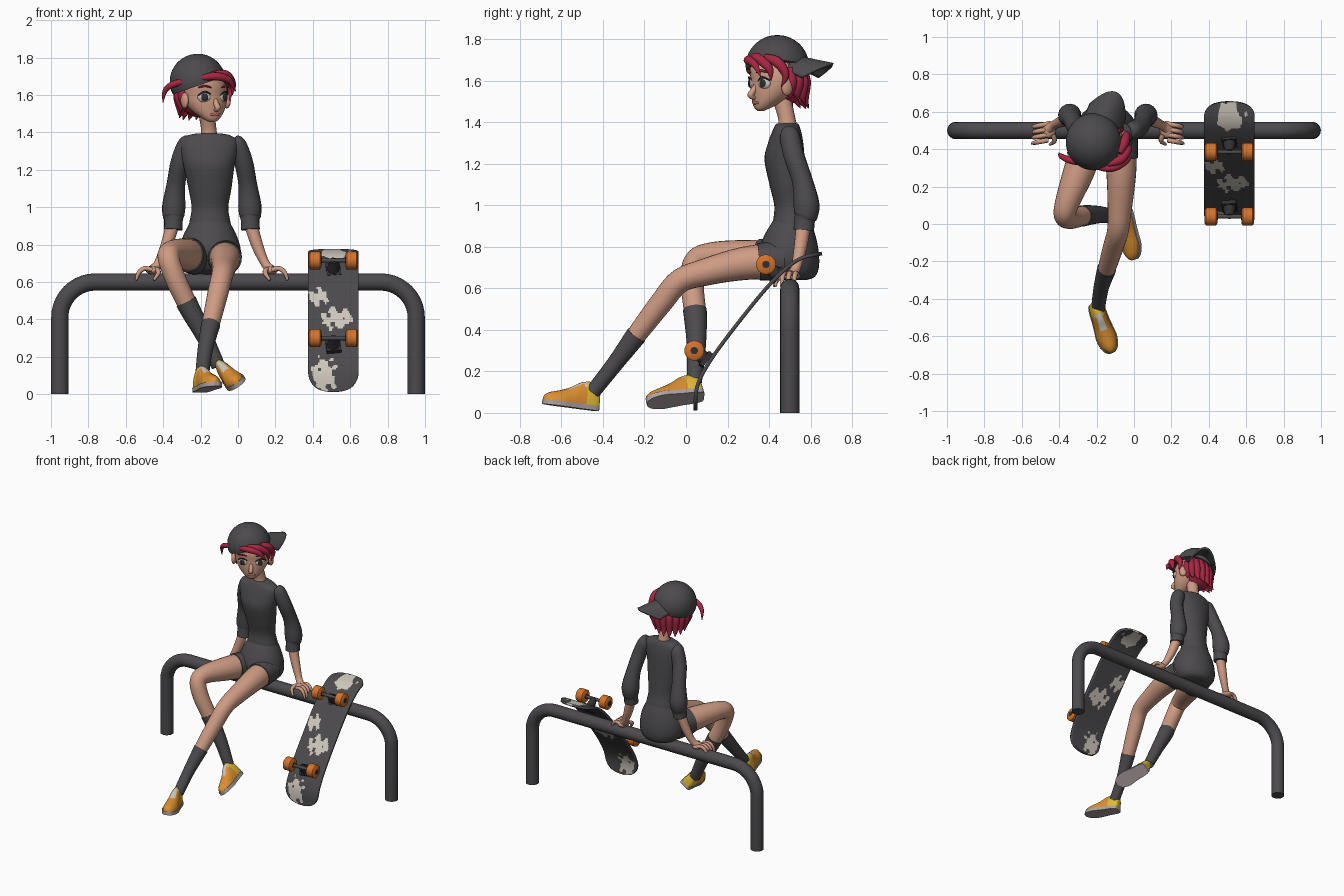
import bpy, bmesh
from math import sin, cos, pi, sqrt, radians
from mathutils import Vector as V, Matrix as Mx

def mat(name, r, g, b):
    m = bpy.data.materials.new(name)
    m.diffuse_color = (r, g, b, 1)
    return m

CLOTH = mat("charcoal", .072, .068, .073)
SKIN = mat("skin", .62, .33, .23)
HAIR = mat("hair_red", .38, .02, .055)
WHEEL = mat("wheel_orange", .66, .17, .025)
SHOE = mat("shoe_orange", .72, .28, .03)
YELLOW = mat("shoe_yellow", .78, .50, .04)
BEIGE = mat("beige", .62, .57, .50)
SOLE = mat("sole_grey", .42, .36, .36)
LIP = mat("lip", .50, .14, .13)
DARK = mat("dark_grey", .03, .03, .035)

# ---------- helpers ----------
def spline(rows, k):
    out, n = [], len(rows)
    for i in range(n - 1):
        a, b, c, d = (rows[max(0, min(n - 1, i + o))] for o in (-1, 0, 1, 2))
        for j in range(k):
            t = j / k
            out.append([q + .5 * t * (r - p + t * (2*p - 5*q + 4*r - s + t * (3*(q - r) + s - p)))
                        for p, q, r, s in zip(a, b, c, d)])
    return out + [list(rows[-1])]

def skin(name, rings, mats, M=Mx(), rule=None, closed=True):
    bm = bmesh.new()
    vs = [[bm.verts.new(p) for p in r] for r in rings]
    n = len(vs[0])
    for a, b in zip(vs, vs[1:]):
        for i in range(n if closed else n - 1):
            j = (i + 1) % n
            bm.faces.new((a[i], a[j], b[j], b[i]))
    if closed:
        bm.faces.new(vs[0])
        bm.faces.new(vs[-1])
    bmesh.ops.recalc_face_normals(bm, faces=bm.faces)
    for f in bm.faces:
        f.smooth = True
        if rule:
            f.material_index = rule(f.calc_center_median())
    bm.transform(M)
    me = bpy.data.meshes.new(name)
    bm.to_mesh(me)
    bm.free()
    for m in (mats if isinstance(mats, list) else [mats]):
        me.materials.append(m)
    me.set_sharp_from_angle(angle=radians(50))
    ob = bpy.data.objects.new(name, me)
    bpy.context.collection.objects.link(ob)
    return ob

def tube(name, pts, m, k=5, n=16, M=Mx()):
    # pts are rows of x, y, z, radius
    rows = spline(pts, k)
    P = [V(r[:3]) for r in rows]
    rings, side = [], None
    for i, r in enumerate(rows):
        t = (P[min(i + 1, len(P) - 1)] - P[max(i - 1, 0)]).normalized()
        side = side or t.orthogonal()
        side = (side - t * side.dot(t)).normalized()
        up = t.cross(side)
        rings.append([P[i] + (side * cos(2*pi*a/n) + up * sin(2*pi*a/n)) * max(r[3], .001) for a in range(n)])
    return skin(name, rings, m, M)

def loft(name, rows, m, M=Mx(), k=5, n=32):
    # rows are z, centre x, centre y, radius x, radius y
    return skin(name, [[V((c + rx*cos(2*pi*a/n), d + ry*sin(2*pi*a/n), z)) for a in range(n)]
                       for z, c, d, rx, ry in spline(rows, k)], m, M)

def ball(name, loc, s, m, M=Mx()):
    rows = [(-cos(pi*i/16)*s[2], 0, 0, s[0]*max(sin(pi*i/16), .01), s[1]*max(sin(pi*i/16), .01)) for i in range(17)]
    return loft(name, rows, m, M @ Mx.Translation(loc), 1, 20)

def sheet(name, fn, nu, nv, mats, thick, rule=None):
    rings = [[V(fn(2*i/nu - 1, j/nv)) for i in range(nu + 1)] for j in range(nv + 1)]
    ob = skin(name, rings, mats, rule=rule, closed=False)
    mod = ob.modifiers.new("thickness", 'SOLIDIFY')
    mod.thickness, mod.offset = thick, 0

# ---------- rail ----------
half = [(.953, 0), (.953, .41)] + [(.763 + .19*cos(a*pi/20), .41 + .19*sin(a*pi/20)) for a in range(1, 11)]
path = half + [(-x, z) for x, z in reversed(half)]
tube("rail", [(x, .5, z, .046) for x, z in path], CLOTH, 1, 24)

# ---------- skateboard ----------
prof = spline([(.045, .012), (.055, .13), (.12, .256), (.256, .44), (.40, .615), (.50, .71), (.57, .75), (.655, .768)], 16)
LEN = .98
def deck(u, v):
    p = prof[round(v * (len(prof) - 1))]
    d = min(1, max(.01, min(v, 1 - v) * LEN / .13))
    return (.51 + .135 * u * sqrt(1 - (1 - d)**2), p[0], p[1])
def blotch(c):
    w = .5*sin(90*c.x + 50*c.z) + .4*sin(120*c.z - 60*c.x)
    return int(any(((c.x - x)/a)**2 + ((c.z - z)/b)**2 + w < 1 for x, z, a, b in
                   [(.43, .515, .045, .04), (.53, .40, .075, .05), (.46, .10, .06, .08), (.51, .745, .075, .025)]))
sheet("skateboard_deck", deck, 36, len(prof) - 1, [CLOTH, BEIGE], .018, blotch)
for i, (y, z, by, bz) in enumerate([(.385, .715, .45, .655), (.04, .30, .105, .25)]):
    tube(f"truck_{i}", [(.51, y, z, .022), (.51, by, bz, .04)], DARK, 1, 8)
    tube(f"truck_plate_{i}", [(.51, by - .02, bz + .015, .055), (.51, by, bz, .055)], DARK, 1, 4)
    tube(f"axle_{i}", [(.39, y, z, .012), (.63, y, z, .012)], CLOTH, 1, 10)
    for s in (-1, 1):
        x = .51 + s * .098
        tube(f"wheel_{i}_{s}", [(x + o, y, z, r) for o, r in [(-.034, .036), (-.026, .048), (.026, .048), (.034, .036)]], WHEEL, 1, 24)
        tube(f"wheel_hub_{i}_{s}", [(x - .036, y, z, .018), (x + .036, y, z, .018)], DARK, 1, 12)

# ---------- torso and shorts ----------
loft("sweater", [(1.395, -.155, .487, .055, .05), (1.385, -.155, .487, .11, .058), (1.355, -.155, .485, .155, .07),
                 (1.30, -.155, .48, .152, .085), (1.22, -.155, .475, .136, .097), (1.1, -.15, .49, .115, .088),
                 (1.0, -.15, .505, .098, .08), (.93, -.15, .51, .108, .09), (.905, -.15, .51, .113, .095)], CLOTH)
loft("shorts", [(.93, -.15, .51, .10, .088), (.85, -.15, .50, .142, .125), (.77, -.15, .495, .165, .145),
                (.70, -.15, .51, .155, .13), (.655, -.15, .52, .12, .10), (.64, -.15, .53, .06, .05)], CLOTH)
tube("neck", [(-.155, .49, 1.36, .05), (-.157, .485, 1.42, .041), (-.17, .46, 1.52, .045)], SKIN)

# ---------- arms and hands, mirrored ----------
for s in ("right", "left"):
    def side(rows):
        return [((r[0] if s == "right" else -.28 - r[0]),) + tuple(r[1:]) for r in rows]
    tube(s + "_sleeve", side([(-.255, .495, 1.36, .03), (-.275, .50, 1.335, .048), (-.31, .52, 1.24, .05), (-.332, .56, 1.12, .05),
                              (-.343, .58, 1.01, .062), (-.345, .578, .955, .058), (-.345, .572, .93, .05),
                              (-.347, .567, .88, .05)]), CLOTH)
    tube(s + "_forearm", side([(-.347, .567, .91, .036), (-.385, .55, .79, .031), (-.425, .53, .70, .024),
                               (-.455, .51, .665, .028)]), SKIN)
    ball(s + "_palm", side([(-.455, .505, .662)])[0], (.038, .046, .022), SKIN)
    for i in range(4):
        y = .54 - .029 * i
        tube(f"{s}_finger_{i}", side([(-.46, y - .005, .665, .013), (-.50, y - .012, .672, .013),
                                      (-.53, y - .018, .65, .012), (-.545, y - .022, .61, .007)]), SKIN, 4, 8)
    tube(s + "_thumb", side([(-.435, .48, .668, .014), (-.425, .445, .65, .013), (-.45, .425, .61, .007)]), SKIN, 4, 8)

# ---------- legs ----------
legs = {"right": [(-.23, .47, .735, .09), (-.295, .28, .75, .083), (-.355, .12, .755, .066), (-.37, .045, .725, .058),
                  (-.335, .03, .62, .056), (-.265, .045, .47, .052), (-.18, .05, .31, .041), (-.105, .04, .15, .033)],
        "left": [(-.075, .47, .735, .09), (-.068, .28, .72, .08), (-.075, .10, .68, .066), (-.085, -.03, .635, .058),
                 (-.11, -.12, .53, .055), (-.14, -.22, .40, .049), (-.175, -.34, .24, .037), (-.192, -.45, .10, .033)]}
for s, rows in legs.items():
    tube(s + "_leg", rows, SKIN, 6, 24)
    fine = spline(rows, 6)
    tube(s + "_shorts_leg", [(*r[:3], r[3] + .006) for r in fine[:5]], CLOTH, 1, 24)
    tube(s + "_sock", [(*r[:3], r[3] + .004) for r in fine[29 if s == "right" else 31:]], CLOTH, 1, 24)
ball("knee_plaster", (-.072, -.077, .632), (.02, .012, .022), BEIGE)

# ---------- shoes ----------
last = [(0, .02, .08), (.01, .036, .112), (.05, .043, .125), (.1, .045, .115), (.15, .05, .085),
        (.2, .054, .065), (.25, .042, .05), (.275, .022, .035), (.282, .006, .02)]
def shoe_colour(c):
    return 1 if c.x < .07 else 2 if c.x < .16 and abs(c.y) < .022 and c.z > .05 else 0
def shoe(s, heel, fwd, up):
    f = V(fwd).normalized()
    y = V(up).cross(f).normalized()
    u = f.cross(y)
    M = Mx.Translation(heel) @ Mx((f, y, u)).transposed().to_4x4()
    rows, ang = spline(last, 4), [2*pi*(i + .5)/24 for i in range(24)]
    skin(s + "_shoe", [[V((t, w*cos(a), max(0, h*sin(a)))) for a in ang] for t, w, h in rows], [SHOE, YELLOW, BEIGE], M, shoe_colour)
    skin(s + "_sole", [[V((t, (w + .004)*cos(a), .012 if sin(a) > 0 else -.012)) for a in ang] for t, w, h in rows], SOLE, M)
shoe("left", (-.21, -.425, .02), (.09, -.26, .035), (0, 0, 1))
shoe("right", (-.05, .085, .088), (.05, -.27, -.035), (-.6, 0, .8))

# ---------- head ----------
H = Mx.Translation((-.18, .435, 1.60)) @ Mx.Rotation(radians(30), 4, 'Z')
loft("head", [(-.145, 0, -.085, .015, .015), (-.135, 0, -.08, .035, .032), (-.115, 0, -.062, .06, .058), (-.085, 0, -.04, .088, .083),
              (-.045, 0, -.015, .112, .11), (0, 0, 0, .124, .123), (.05, -.008, 0, .122, .124),
              (.1, -.02, 0, .10, .105), (.15, -.03, 0, .06, .06), (.165, -.03, 0, .02, .02)], SKIN, H)
tube("nose", [(0, -.11, -.02, .012), (0, -.13, -.05, .015), (0, -.143, -.07, .015), (0, -.12, -.083, .01)], SKIN, M=H)
ball("mouth", (0, -.115, -.105), (.03, .01, .01), LIP, H)
for s in (-1, 1):
    E = H @ Mx.Translation((s*.056, -.097, -.012)) @ Mx.Rotation(s*.4, 4, 'Z')
    ball(f"eye_{s}", (0, 0, 0), (.037, .021, .03), BEIGE, E)
    ball(f"iris_{s}", (0, -.018, 0), (.018, .006, .021), DARK, E)
    tube(f"eyelash_{s}", [(-.037, -.006, .008, .003), (0, -.02, .029, .005), (.037, -.006, .014, .003)], DARK, 5, 8, E)
    tube(f"eyebrow_{s}", [(-.035, -.02, .052, .003), (0, -.026, .06, .006), (.035, -.014, .052, .003)], HAIR, 5, 8, E)
    ball(f"ear_{s}", (s*.13, -.015, -.03), (.018, .03, .042), SKIN, H)

# ---------- hair ----------
ball("hair_back", (-.005, .045, .015), (.128, .105, .135), HAIR, H)
for i in range(11):
    a = radians(-12 + i * 20.4)
    c, d, low = cos(a), sin(a), -.07 - .05 * max(0, sin(a))
    tube(f"hair_lock_{i}", [(c*.11, .03 + d*.09, .06, .02), (c*.128, .035 + d*.105, 0, .026),
                            (c*.115, .035 + d*.105, low*.7, .022), (c*.115, .04 + d*.125, low - .015, .002)], HAIR, 5, 10, H)
for i, lock in enumerate([
        [(-.18, .32, 1.685, .012), (-.32, .335, 1.665, .018), (-.385, .36, 1.63, .015), (-.402, .38, 1.56, .002)],
        [(-.20, .305, 1.69, .015), (-.12, .30, 1.70, .022), (-.05, .33, 1.68, .018), (-.012, .36, 1.62, .002)],
        [(-.14, .32, 1.71, .015), (-.07, .345, 1.71, .024), (-.03, .40, 1.66, .02), (-.03, .41, 1.60, .002)],
        [(-.08, .38, 1.71, .02), (-.05, .44, 1.69, .026), (-.04, .48, 1.63, .018), (-.045, .46, 1.57, .002)]]):
    tube(f"fringe_{i}", lock, HAIR, 6, 10)

# ---------- cap, worn backwards and tilted ----------
C = Mx.Translation((-.215, .44, 1.67)) @ Mx.Rotation(radians(-19), 4, 'Y')
loft("cap", [(-.02, 0, 0, .147, .15)] + [(.15*sin(i*pi/24), 0, 0, .149*cos(i*pi/24) + .001, .152*cos(i*pi/24) + .001)
                                         for i in range(13)], CLOTH, C, 1, 40)
def bill(u, v):
    r = .10 + .19 * v * (1 - .6*u*u)
    return (-.215 + .42*r + .91*.10*u, .44 + .91*r - .42*.10*u, 1.715 - .035*v - .065*u*u)
sheet("cap_bill", bill, 20, 12, CLOTH, .014)
